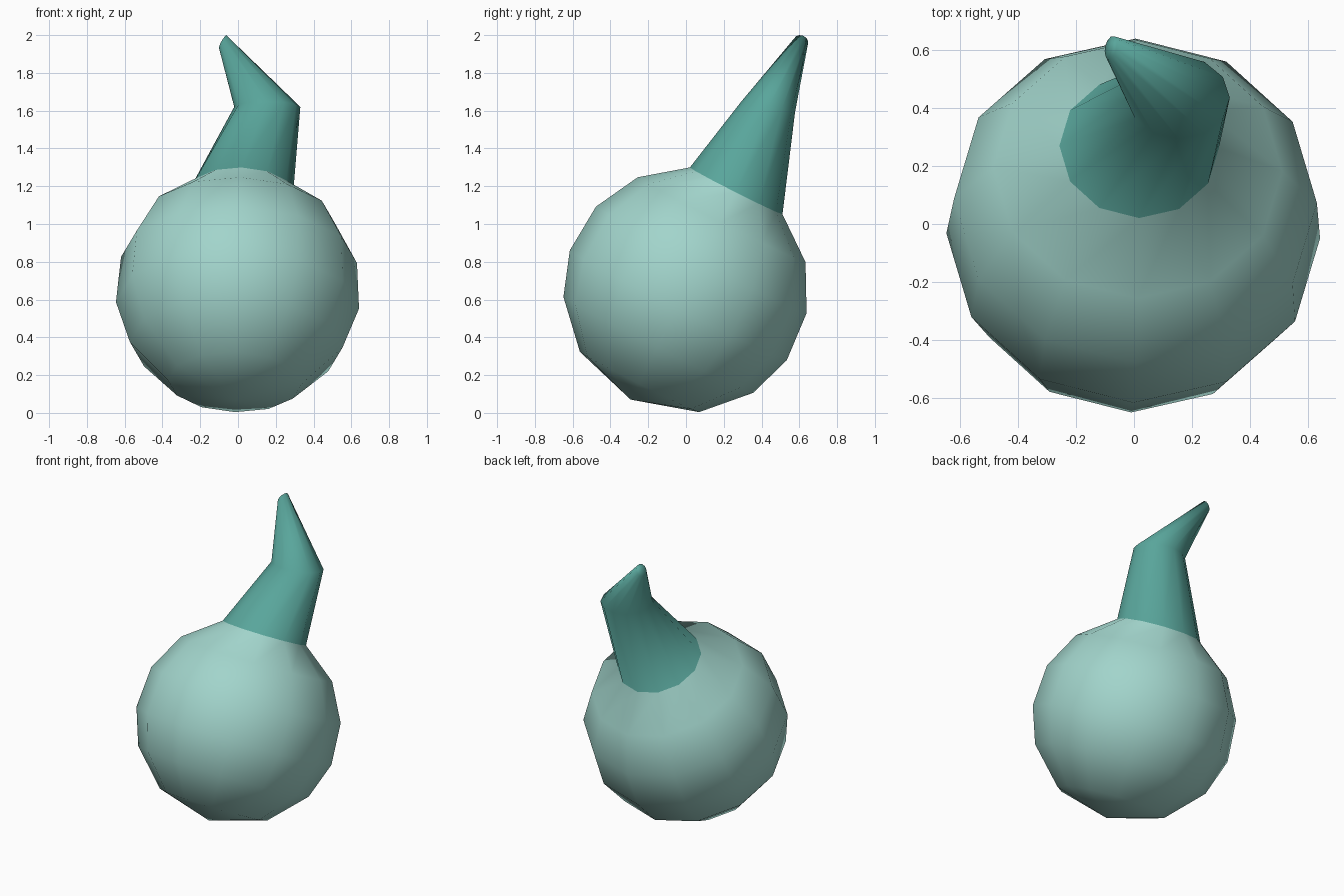
import bpy, bmesh, math
from mathutils import Vector

if "Cube" in bpy.data.objects:
    bpy.data.objects.remove(bpy.data.objects["Cube"], do_unlink=True)

SIDES = 12
RADIUS = 0.65
CENTRE = Vector((0, 0, RADIUS))
AXIS = Vector((0.03, 0.45, 0.89)).normalized()


def material(name, rgb):
    mat = bpy.data.materials.new(name)
    mat.use_nodes = True
    colour = (*rgb, 1)
    mat.diffuse_color = colour
    mat.node_tree.nodes["Principled BSDF"].inputs["Base Color"].default_value = colour
    return mat


def ring(bm, centre, normal, rx, ry):
    """Ring of vertices across a normal, starting on its +x side."""
    n = Vector(normal).normalized()
    u = (Vector((1, 0, 0)) - n * n.x).normalized()
    v = n.cross(u)
    angles = [2 * math.pi * i / SIDES for i in range(SIDES)]
    return [bm.verts.new(Vector(centre) + u * rx * math.cos(a) + v * ry * math.sin(a))
            for a in angles]


def bridge(bm, lower, upper, index):
    for i in range(SIDES):
        j = (i + 1) % SIDES
        face = bm.faces.new((lower[i], lower[j], upper[j], upper[i]))
        face.material_index = index


def fan(bm, loop, tip, index):
    for i in range(SIDES):
        face = bm.faces.new((loop[i], loop[(i + 1) % SIDES], tip))
        face.material_index = index


bm = bmesh.new()

# Round body: rings around the tilted axis, open under the stem
body = []
for degrees in (25, 50, 74, 98, 120, 147):
    t = math.radians(degrees)
    r = RADIUS * math.sin(t)
    body.append(ring(bm, CENTRE + AXIS * RADIUS * math.cos(t), AXIS, r, r))
for upper, lower in zip(body, body[1:]):
    bridge(bm, lower, upper, 0)
fan(bm, body[-1], bm.verts.new(CENTRE - AXIS * RADIUS), 0)

# Bent stem: welded to the body opening, tapering to a small blunt tip
elbow = ring(bm, (0.155, 0.435, 1.62), (0, 0.2, 1), 0.175, 0.145)
tip = ring(bm, (-0.08, 0.608, 1.965), (-0.87, 0.2, 0.5), 0.04, 0.04)
bridge(bm, body[0], elbow, 1)
bridge(bm, elbow, tip, 1)
fan(bm, tip, bm.verts.new((-0.085, 0.61, 1.968)), 1)

bmesh.ops.recalc_face_normals(bm, faces=bm.faces)
for face in bm.faces:
    face.smooth = True

mesh = bpy.data.meshes.new("stemmed_fruit")
bm.to_mesh(mesh)
bm.free()
mesh.materials.append(material("pale_teal_body", (0.36, 0.66, 0.60)))
mesh.materials.append(material("deep_teal_stem", (0.10, 0.38, 0.33)))
fruit = bpy.data.objects.new("stemmed_fruit", mesh)
bpy.context.collection.objects.link(fruit)
